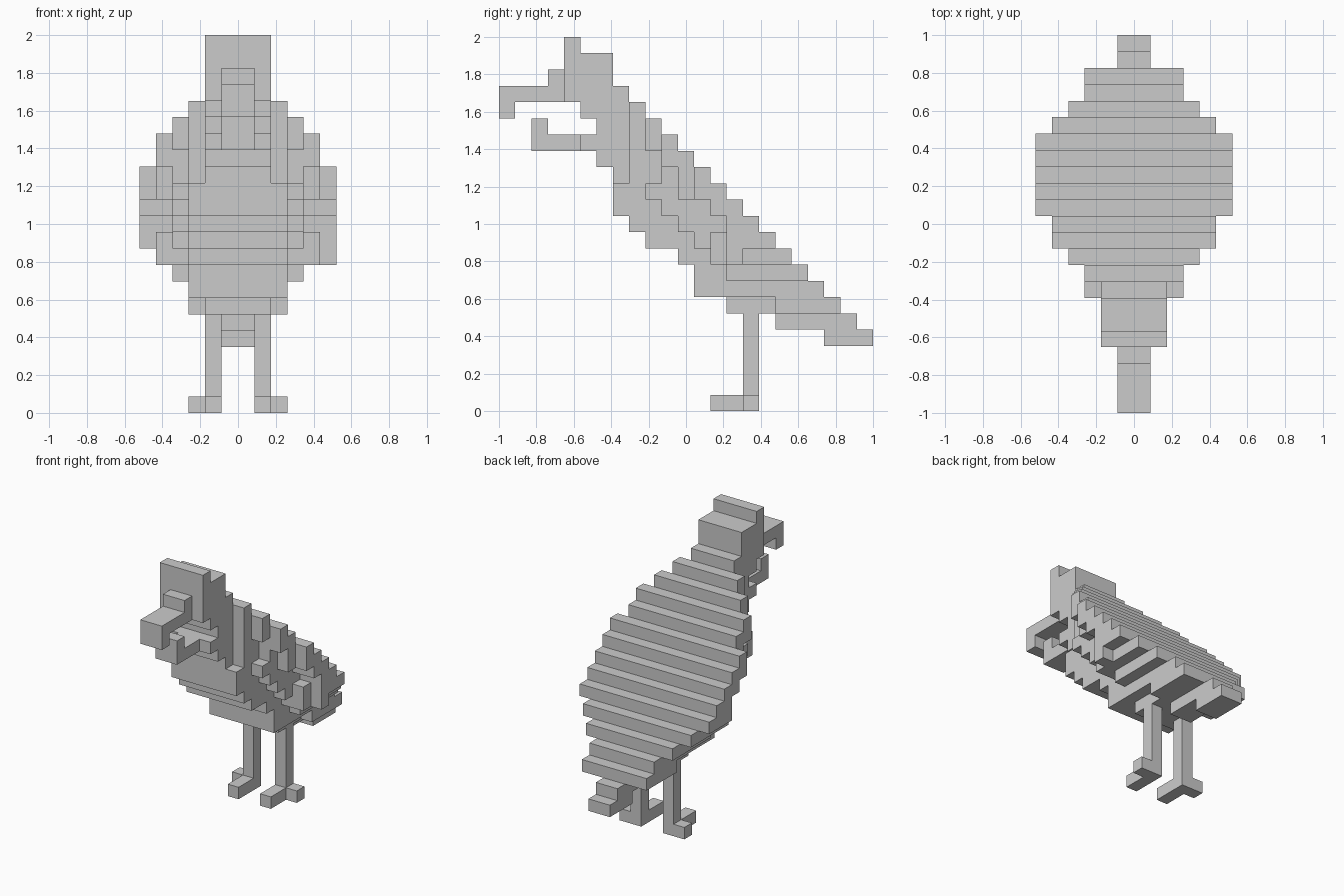
import bpy, bmesh, math

if "Cube" in bpy.data.objects:
    bpy.data.objects.remove(bpy.data.objects["Cube"])

U = 2 / 23  # edge length of one cube

def block(x0, x1, y0, y1, z0, z1):
    """Cells of a block; upper limits are exclusive."""
    return {(x, y, z) for x in range(x0, x1) for y in range(y0, y1) for z in range(z0, z1)}

def wide(h, y0, y1, z0, z1):
    """Block centred on x = 0 with half width h."""
    return block(-h, h, y0, y1, z0, z1)

def mirrored(cells):
    return cells | {(-1 - x, y, z) for x, y, z in cells}

# Body: front start of every layer; the back is a regular staircase
start = {19: 7, 18: 7, 17: 7, 16: 7, 15: 7, 14: 7, 13: 7, 12: 7, 11: 8,
         10: 9, 9: 11, 8: 12, 7: 12, 6: 14}
layer_half = {19: 2, 18: 3, 17: 4, 16: 5, 15: 5, 8: 4, 7: 3, 6: 3}
row_half = {7: 3, 8: 3, 9: 4, 10: 5, 11: 5, 17: 5, 18: 4, 19: 3, 20: 3}
body = set()
for z, y0 in start.items():
    for y in range(y0, 27 - z):
        h = min(layer_half.get(z, 6), row_half.get(y, 6))
        if y == 7 and z >= 14:
            h = 2
        body |= wide(h, y, y + 1, z, z + 1)

# Recesses between the wing plates and the belly: row, z0, z1, half width left
for y, z0, z1, h in [(9, 14, 16, 3), (9, 10, 13, 3), (10, 13, 15, 4), (10, 9, 12, 3),
                     (10, 12, 13, 4), (11, 11, 13, 4), (11, 9, 11, 3), (12, 10, 13, 4),
                     (12, 8, 10, 3), (13, 11, 12, 4), (13, 9, 11, 5), (13, 8, 9, 3),
                     (14, 6, 7, 2), (15, 6, 7, 2), (16, 6, 7, 2),
                     (15, 9, 10, 5), (16, 9, 10, 5)]:
    body -= {c for c in wide(6, y, y + 1, z0, z1) if not -h <= c[0] < h}
body -= block(-6, -5, 14, 15, 9, 10)

# Tail
tail = wide(1, 17, 22, 5, 6) | wide(1, 20, 23, 4, 5)

# Head with crest, and throat
head = (wide(2, 4, 5, 19, 23) | wide(2, 5, 7, 18, 22) | wide(2, 6, 7, 15, 18)
        | wide(2, 5, 6, 16, 17))

# Beak
upper_beak = wide(1, 0, 4, 19, 20) | wide(1, 0, 1, 18, 19) | wide(1, 3, 4, 20, 21)
lower_beak = wide(1, 2, 5, 16, 17) | wide(1, 2, 3, 17, 18)

# Legs and feet
legs = mirrored(block(1, 2, 15, 16, 1, 6))
feet = mirrored(block(1, 2, 13, 16, 0, 1) | block(2, 3, 15, 16, 0, 1))

parts = {"body": body, "tail": tail, "head": head, "upper_beak": upper_beak,
         "lower_beak": lower_beak, "legs": legs, "feet": feet}
filled = set().union(*parts.values())

def build(name, cells):
    """Make the exposed faces of a set of cubes and merge flat areas."""
    bm = bmesh.new()
    for c in sorted(cells):
        for axis in range(3):
            for side in (0, 1):
                n = list(c)
                n[axis] += 2 * side - 1
                if tuple(n) in filled:
                    continue
                a, b = (axis + 1) % 3, (axis + 2) % 3
                ring = []
                for da, db in ((0, 0), (1, 0), (1, 1), (0, 1)):
                    p = list(c)
                    p[axis] += side
                    p[a] += da
                    p[b] += db
                    ring.append(bm.verts.new((p[0] * U, p[1] * U - 1, p[2] * U)))
                bm.faces.new(ring if side else ring[::-1])
    bmesh.ops.remove_doubles(bm, verts=bm.verts[:], dist=U * 0.01)
    bmesh.ops.dissolve_limit(bm, angle_limit=math.radians(1), verts=bm.verts[:], edges=bm.edges[:])
    mesh = bpy.data.meshes.new(name)
    bm.to_mesh(mesh)
    bm.free()
    bpy.context.collection.objects.link(bpy.data.objects.new(name, mesh))

for name, cells in parts.items():
    build(name, cells)
